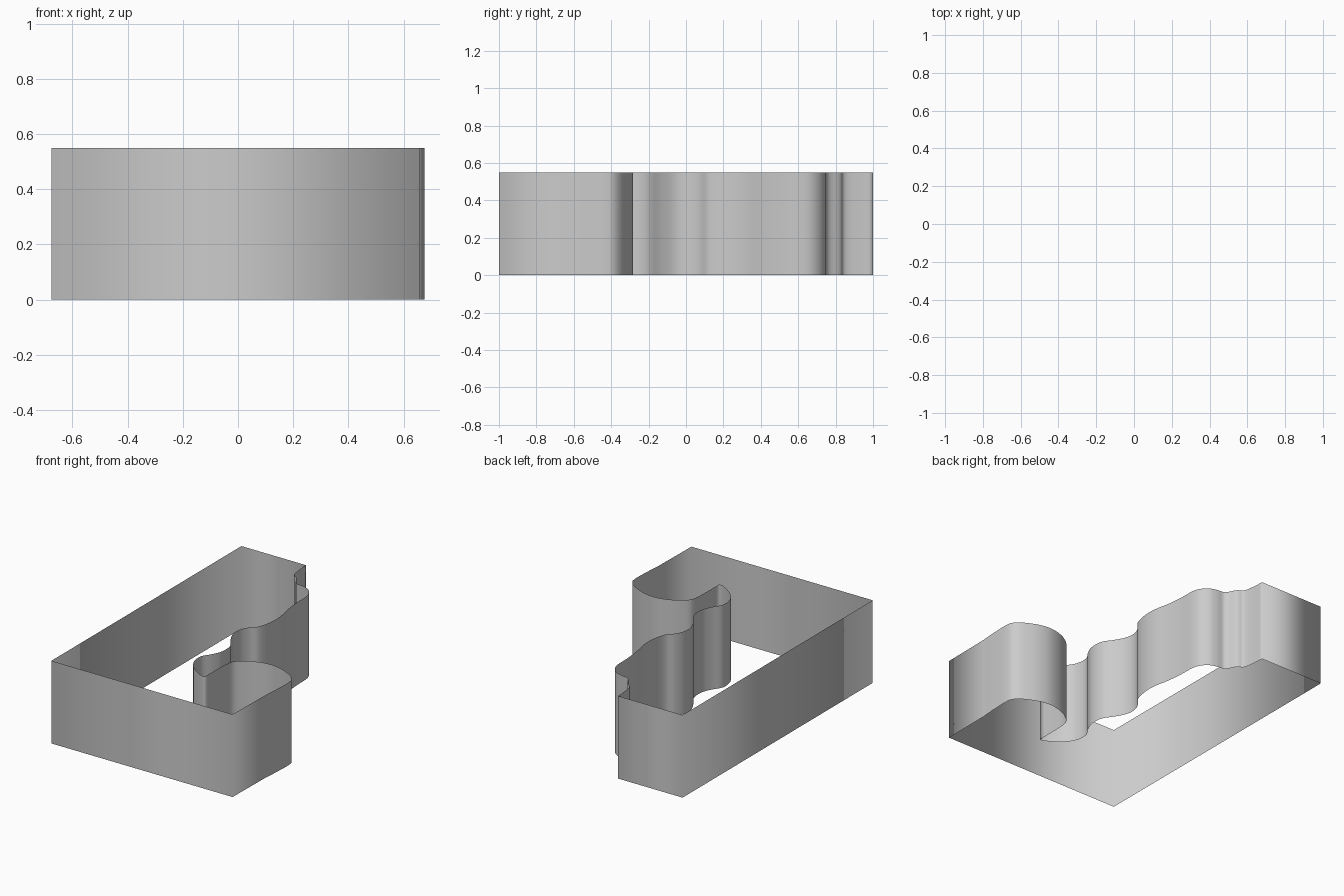
import bpy, bmesh
from mathutils import Vector
from mathutils.geometry import interpolate_bezier

if "Cube" in bpy.data.objects:
    bpy.data.objects.remove(bpy.data.objects["Cube"])

HEIGHT = 0.55
STEPS = 4

# Wavy right-hand edge of the plan, from the back to the front
wavy_upper = [(-0.20, 1.0), (-0.193, 0.91), (-0.178, 0.845), (-0.145, 0.825),
              (-0.103, 0.757), (-0.05, 0.747), (0, 0.73), (0.04, 0.69),
              (0.058, 0.64), (0.062, 0.53), (0.073, 0.42), (0.094, 0.31),
              (0.094, 0.22), (0.07, 0.12), (0.03, 0.075), (0.002, 0.015),
              (0.002, -0.055), (0.04, -0.135), (0.088, -0.21), (0.092, -0.30),
              (0.066, -0.365), (0.028, -0.43), (0.036, -0.515), (0.08, -0.58),
              (0.145, -0.63), (0.195, -0.655), (0.214, -0.653)]
rounded_lobe = [(0.214, -0.653), (0.215, -0.49), (0.226, -0.39), (0.26, -0.35),
                (0.335, -0.305), (0.43, -0.283), (0.515, -0.294), (0.60, -0.33),
                (0.65, -0.365), (0.674, -0.41), (0.672, -0.56), (0.665, -0.66)]


def smooth_path(points):
    """Curve through the points, leaving out the last one."""
    p = [Vector((x, y, 0)) for x, y in points]
    out = []
    for i in range(len(p) - 1):
        a, b = p[i], p[i + 1]
        before, after = p[max(i - 1, 0)], p[min(i + 2, len(p) - 1)]
        span = (b - a).length

        def handle(v):
            return v.normalized() * span / 3
        out += interpolate_bezier(a, a + handle(b - before),
                                  b - handle(after - a), b, STEPS + 1)[:-1]
    return out


outline = smooth_path(wavy_upper) + smooth_path(rounded_lobe)
outline += [Vector((x, y, 0)) for x, y in
            [(0.665, -0.66), (0.66, -1), (-0.675, -1), (-0.675, 1)]]

# Open, paper-thin wall raised from the closed outline
bm = bmesh.new()
low = [bm.verts.new(v) for v in outline]
high = [bm.verts.new(v + Vector((0, 0, HEIGHT))) for v in outline]
n = len(low)
for i in range(n):
    j = (i + 1) % n
    # Outline runs clockwise, so this winding faces outward
    face = bm.faces.new((low[j], low[i], high[i], high[j]))
    face.smooth = True
mesh = bpy.data.meshes.new("outline_wall")
bm.to_mesh(mesh)
bm.free()
wall = bpy.data.objects.new("outline_wall", mesh)
bpy.context.collection.objects.link(wall)
